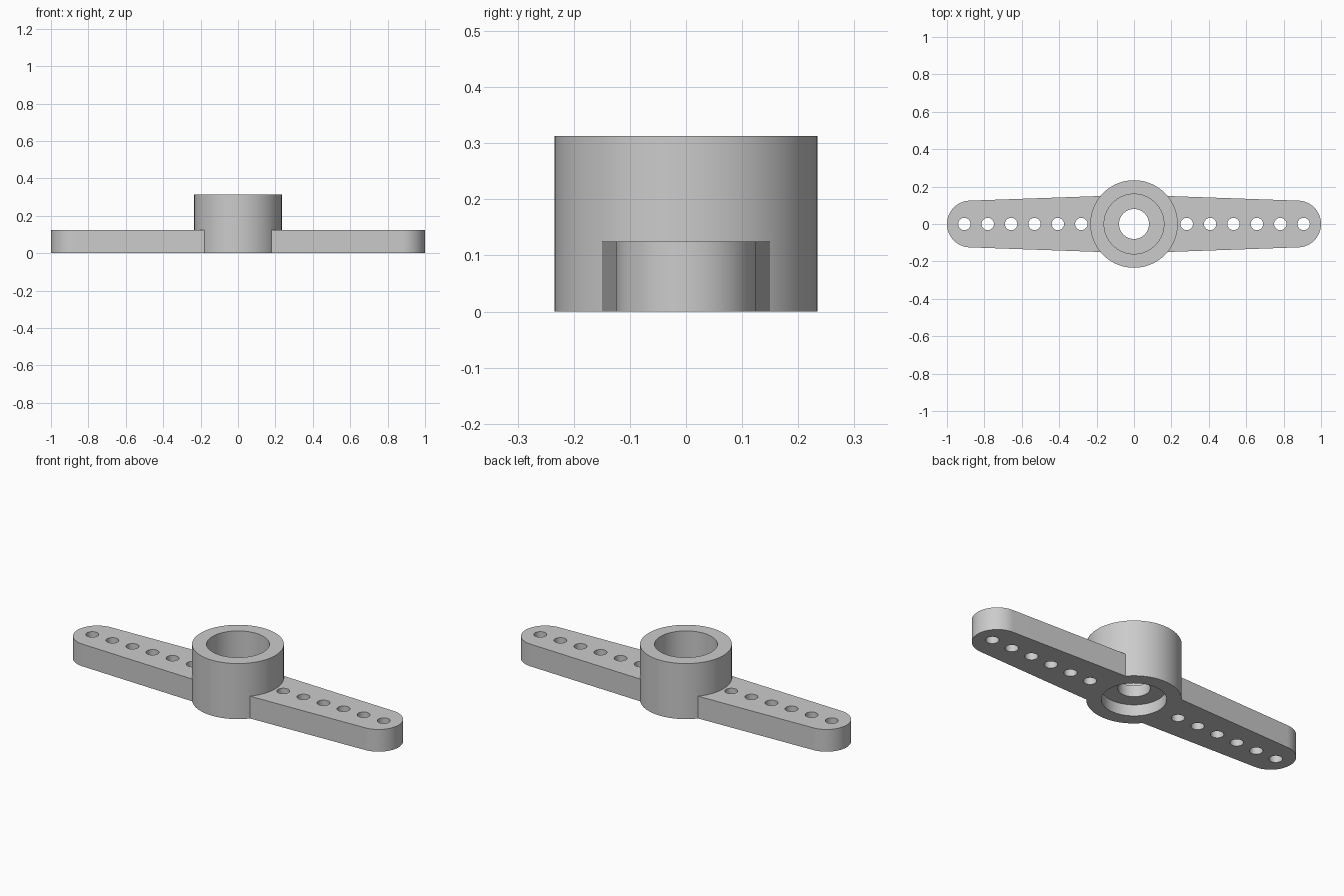
import bpy
import bmesh
from math import cos, sin, pi, radians

if "Cube" in bpy.data.objects:
    bpy.data.objects.remove(bpy.data.objects["Cube"], do_unlink=True)

HUB_R, HUB_H = 0.234, 0.3125
ARM_H, TIP_X, TIP_R, ROOT_W = 0.125, 0.875, 0.125, 0.156
BORE_R, SHAFT_R, PIN_R = 0.16, 0.08, 0.033
RECESS = 0.0625

grey = bpy.data.materials.new("light grey plastic")
grey.use_nodes = True
colour = (0.6, 0.6, 0.6, 1)
grey.diffuse_color = colour
grey.node_tree.nodes["Principled BSDF"].inputs["Base Color"].default_value = colour


def prism(name, outline, z0, z1):
    """Extrude a closed 2D outline from z0 to z1."""
    bm = bmesh.new()
    base = bm.faces.new([bm.verts.new((x, y, z0)) for x, y in outline])
    top = bmesh.ops.extrude_face_region(bm, geom=[base])["geom"]
    verts = [v for v in top if isinstance(v, bmesh.types.BMVert)]
    bmesh.ops.translate(bm, verts=verts, vec=(0, 0, z1 - z0))
    bmesh.ops.recalc_face_normals(bm, faces=bm.faces)
    mesh = bpy.data.meshes.new(name)
    bm.to_mesh(mesh)
    bm.free()
    mesh.materials.append(grey)
    obj = bpy.data.objects.new(name, mesh)
    bpy.context.collection.objects.link(obj)
    return obj


def arc(cx, r, start, end, n):
    angles = [start + (end - start) * i / n for i in range(n + 1)]
    return [(cx + r * cos(a), r * sin(a)) for a in angles]


def cylinder(name, x, r, z0, z1, n):
    return prism(name, arc(x, r, 0, 2 * pi, n)[:-1], z0, z1)


def combine(target, other, operation):
    """Apply a boolean, then discard the helper."""
    mod = target.modifiers.new(operation, 'BOOLEAN')
    mod.operation, mod.object, mod.solver = operation, other, 'EXACT'
    bpy.context.view_layer.objects.active = target
    bpy.ops.object.modifier_apply(modifier=mod.name)
    bpy.data.objects.remove(other, do_unlink=True)


# Round hub joined to the tapered double arm with rounded tips
horn = cylinder("double_arm_horn", 0, HUB_R, 0, HUB_H, 96)
outline = (arc(TIP_X, TIP_R, -pi / 2, pi / 2, 32) + [(0, ROOT_W)]
           + arc(-TIP_X, TIP_R, pi / 2, 3 * pi / 2, 32) + [(0, -ROOT_W)])
combine(horn, prism("arms", outline, 0, ARM_H), 'UNION')

# Upper bore, lower recess and the shaft hole through the web between them
combine(horn, cylinder("bore", 0, BORE_R, ARM_H, 1, 96), 'DIFFERENCE')
combine(horn, cylinder("recess", 0, BORE_R, -1, RECESS, 96), 'DIFFERENCE')
combine(horn, cylinder("shaft_hole", 0, SHAFT_R, -1, 1, 64), 'DIFFERENCE')

# Row of linkage holes along each arm
for side in (-1, 1):
    for i in range(6):
        x = side * (0.282 + 0.125 * i)
        combine(horn, cylinder("pin_hole", x, PIN_R, -1, 1, 32), 'DIFFERENCE')

# Smooth round walls, crisp rims
bpy.ops.object.select_all(action='DESELECT')
horn.select_set(True)
bpy.context.view_layer.objects.active = horn
bpy.ops.object.shade_smooth_by_angle(angle=radians(30))
